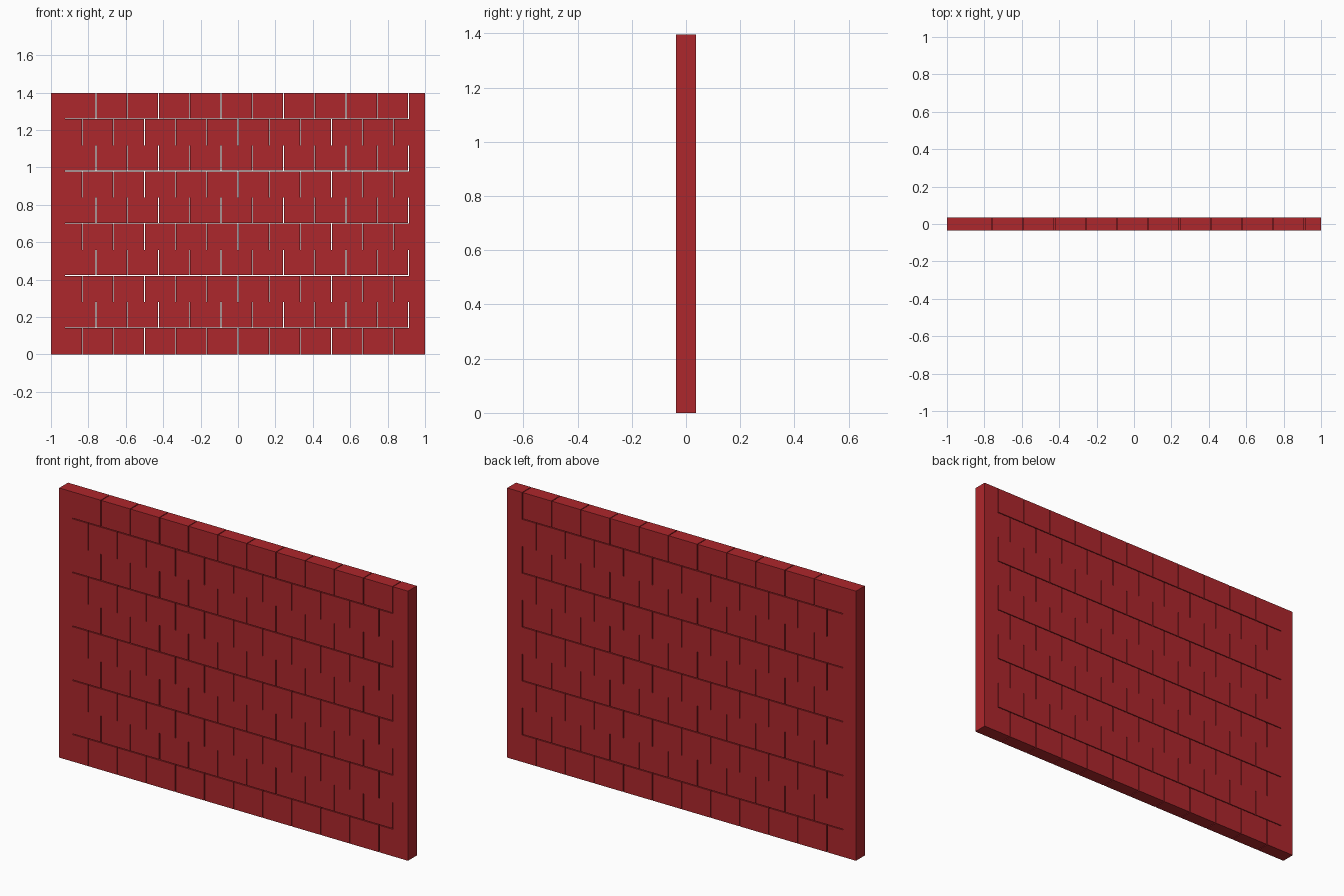
import bpy
import bmesh
from mathutils import Matrix, Vector

if "Cube" in bpy.data.objects:
    bpy.data.objects.remove(bpy.data.objects["Cube"])

COURSES, H = 10, 0.1397      # number of rows and row height
DEPTH = 0.072
PITCH = 2 / 12               # brick length including joint
GAP = 0.004                  # open joint width

mat = bpy.data.materials.new("red_brick")
mat.diffuse_color = (0.42, 0.02, 0.025, 1)
mat.use_nodes = True
mat.node_tree.nodes["Principled BSDF"].inputs["Base Color"].default_value = mat.diffuse_color


def brick(bm, x0, x1, z0, z1):
    size = Matrix.Diagonal((x1 - x0, DEPTH, z1 - z0, 1))
    centre = Matrix.Translation(Vector(((x0 + x1) / 2, 0, (z0 + z1) / 2)))
    bmesh.ops.create_cube(bm, size=1, matrix=centre @ size)


def course(index):
    bm = bmesh.new()
    z0, z1 = index * H, (index + 1) * H
    if index % 2 == 0:
        # full bricks, joints at multiples of the pitch
        for k in range(12):
            left = -1 + k * PITCH + (GAP / 2 if k else 0)
            right = -1 + (k + 1) * PITCH - (GAP / 2 if k < 11 else 0)
            brick(bm, left, right, z0, z1)
    else:
        # staggered bricks over a thin open bed joint
        start = -0.925
        for k in range(11):
            left = start + k * 0.1672
            brick(bm, left, left + 0.1672 - GAP, z0 + GAP, z1)
        # half bricks closing both ends
        brick(bm, -1, start, z0, z1)
        brick(bm, start + 11 * 0.1672, 1, z0, z1)
    mesh = bpy.data.meshes.new(f"brick_course_{index + 1}")
    bm.to_mesh(mesh)
    bm.free()
    mesh.materials.append(mat)
    obj = bpy.data.objects.new(mesh.name, mesh)
    bpy.context.collection.objects.link(obj)


for i in range(COURSES):
    course(i)
